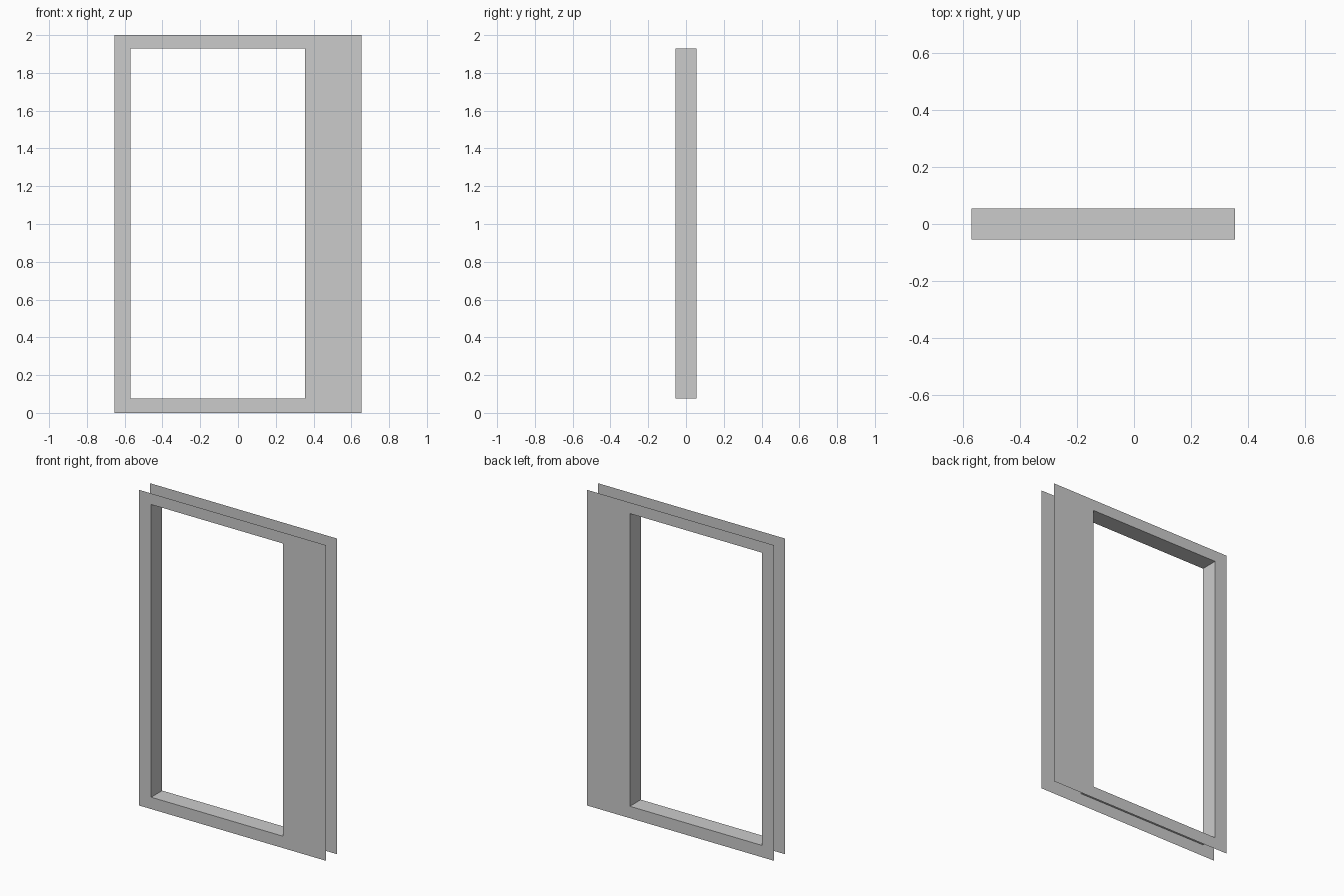
import bpy, bmesh

if "Cube" in bpy.data.objects:
    bpy.data.objects.remove(bpy.data.objects["Cube"])

W, H, D = 0.655, 2.0, 0.055            # half width, height, half depth
OUTER = [(-W, 0), (W, 0), (W, H), (-W, H)]
HOLE = [(-0.57, 0.075), (0.355, 0.075), (0.355, 1.93), (-0.57, 1.93)]


def band(name, loop_a, loop_b):
    """Join two four-point loops with a ring of quads."""
    bm = bmesh.new()
    a = [bm.verts.new(p) for p in loop_a]
    b = [bm.verts.new(p) for p in loop_b]
    for i in range(4):
        j = (i + 1) % 4
        bm.faces.new((a[i], a[j], b[j], b[i]))
    mesh = bpy.data.meshes.new(name)
    bm.to_mesh(mesh)
    bm.free()
    obj = bpy.data.objects.new(name, mesh)
    bpy.context.collection.objects.link(obj)
    return obj


def at(loop, y):
    return [(x, y, z) for x, z in loop]


# Thin wall skins facing outwards, open around the outer edge
band("front_panel", at(OUTER, -D), at(HOLE, -D))
band("back_panel", at(HOLE, D), at(OUTER, D))

# Lining of the opening, facing inwards
band("opening_lining", at(HOLE, -D), at(HOLE, D))
